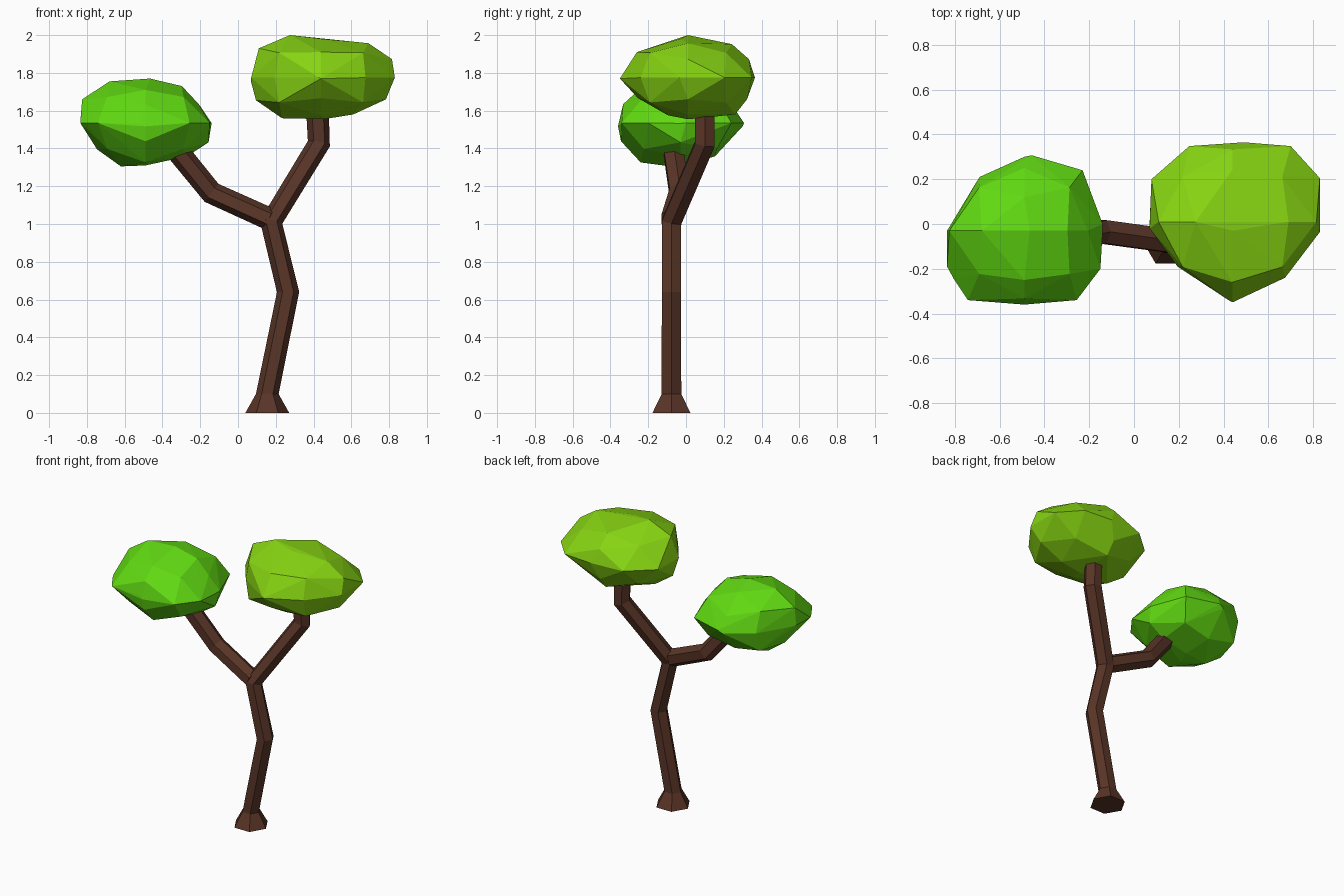
import bpy, bmesh
from math import cos, sin, pi
from mathutils import Vector

if "Cube" in bpy.data.objects:
    bpy.data.objects.remove(bpy.data.objects["Cube"])


def material(name, rgb):
    m = bpy.data.materials.new(name)
    m.diffuse_color = (*rgb, 1)
    m.use_nodes = True
    m.node_tree.nodes["Principled BSDF"].inputs["Base Color"].default_value = m.diffuse_color
    return m


def finish(bm, name, mat):
    bmesh.ops.recalc_face_normals(bm, faces=bm.faces)
    me = bpy.data.meshes.new(name)
    bm.to_mesh(me)
    bm.free()
    me.materials.append(mat)
    ob = bpy.data.objects.new(name, me)
    bpy.context.collection.objects.link(ob)
    return ob


def limb(name, path, radii, mat, flat_start=0):
    """Six-sided tube along a path; the first flat_start rings stay level."""
    pts = [Vector(p) for p in path]
    bm = bmesh.new()
    rings = []
    for i, p in enumerate(pts):
        a = (p - pts[i - 1]).normalized() if i else Vector()
        b = (pts[i + 1] - p).normalized() if i < len(pts) - 1 else Vector()
        t = Vector((0, 0, 1)) if i < flat_start else (a + b).normalized()
        v = (Vector((0, 1, 0)) - t * t.y).normalized()
        u = v.cross(t)
        rings.append([bm.verts.new(p + radii[i] * (u * cos(k * pi / 3) + v * sin(k * pi / 3)))
                      for k in range(6)])
    for r, s in zip(rings, rings[1:]):
        for k in range(6):
            bm.faces.new((r[k], r[(k + 1) % 6], s[(k + 1) % 6], s[k]))
    bm.faces.new(rings[0])
    bm.faces.new(rings[-1])
    return finish(bm, name, mat)


def clump(name, centre, radii, front, side, top, mat):
    """Faceted leaf clump: hull of three outlines plus rounded-out corners."""
    cx, cy, cz = centre
    pts = [(x, cy, z) for x, z in front]
    pts += [(cx, y, z) for y, z in side]
    pts += [(x, y, cz) for x, y in top]
    k = 0.585
    pts += [(cx + sx * k * radii[0], cy + sy * k * radii[1], cz + sz * k * radii[2])
            for sx in (-1, 1) for sy in (-1, 1) for sz in (-1, 1)]
    bm = bmesh.new()
    for p in pts:
        bm.verts.new(p)
    bmesh.ops.convex_hull(bm, input=bm.verts)
    bmesh.ops.delete(bm, geom=[v for v in bm.verts if not v.link_faces], context='VERTS')
    return finish(bm, name, mat)


bark = material("bark", (0.10, 0.035, 0.02))
green = material("leaf_green", (0.12, 0.70, 0.006))
lime = material("leaf_lime", (0.24, 0.66, 0.006))

# Trunk with flared foot, continuing into the right branch
limb("trunk_and_right_branch",
     [(0.155, -0.077, 0), (0.155, -0.077, 0.10), (0.265, -0.077, 0.64),
      (0.175, -0.077, 1.01), (0.428, 0.10, 1.425), (0.42, 0.10, 1.62)],
     [0.116, 0.06, 0.059, 0.06, 0.06, 0.06], bark, flat_start=2)

# Left branch
limb("left_branch",
     [(0.17, -0.077, 1.025), (-0.14, -0.035, 1.165), (-0.34, -0.07, 1.41)],
     [0.06, 0.06, 0.06], bark)

# Left leaf clump
clump("left_leaves", (-0.49, -0.03, 1.535), (0.345, 0.33, 0.235),
      [(-.835, 1.54), (-.825, 1.66), (-.68, 1.755), (-.466, 1.77), (-.297, 1.73), (-.207, 1.634),
       (-.14, 1.533), (-.156, 1.432), (-.27, 1.358), (-.46, 1.32), (-.62, 1.305), (-.746, 1.395)],
      [(-.36, 1.517), (-.333, 1.634), (-.25, 1.71), (.12, 1.74), (.25, 1.62),
       (.3, 1.517), (.153, 1.358), (-.12, 1.31), (-.24, 1.326), (-.344, 1.438)],
      [(-.835, -.19), (-.805, .02), (-.69, .21), (-.457, .307), (-.23, .24), (-.14, 0),
       (-.15, -.2), (-.256, -.34), (-.52, -.355), (-.742, -.34), (-.805, -.245)], green)

# Right leaf clump
clump("right_leaves", (0.44, 0.01, 1.775), (0.38, 0.345, 0.225),
      [(.07, 1.75), (.11, 1.93), (.275, 2.0), (.54, 1.968), (.69, 1.957), (.815, 1.873),
       (.83, 1.777), (.783, 1.66), (.61, 1.58), (.455, 1.555), (.233, 1.56), (.095, 1.655)],
      [(-.35, 1.77), (-.26, 1.91), (-.03, 1.98), (.243, 1.952), (.333, 1.873), (.36, 1.78),
       (.323, 1.66), (.26, 1.58), (.07, 1.56), (-.095, 1.575), (-.254, 1.666)],
      [(.078, .2), (.247, .348), (.49, .365), (.70, .348), (.83, .205), (.83, -.036),
       (.675, -.24), (.43, -.345), (.194, -.19), (.07, -.02)], lime)
